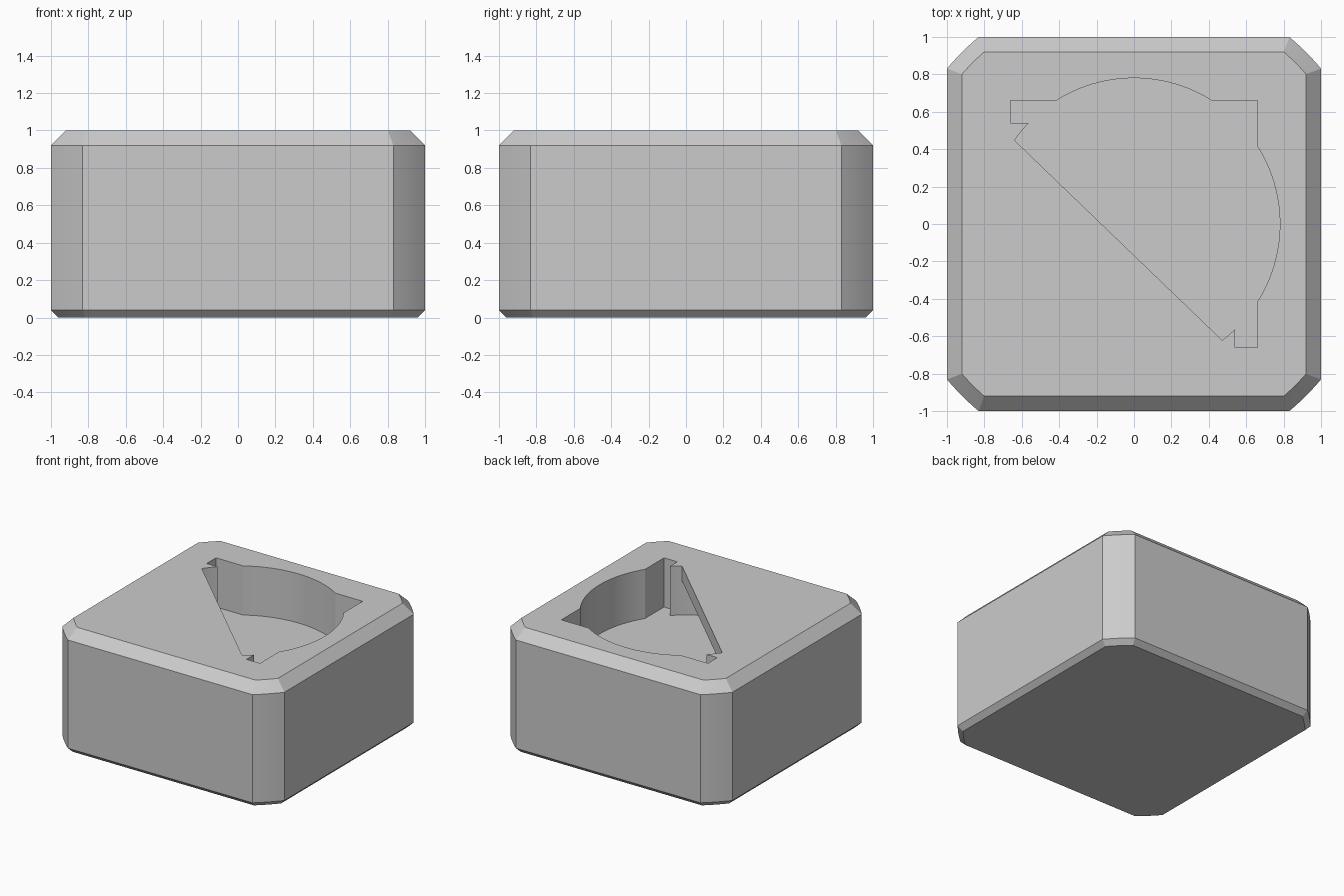
import bpy
import bmesh
from math import radians, degrees, cos, sin, acos, asin, sqrt

if "Cube" in bpy.data.objects:
    bpy.data.objects.remove(bpy.data.objects["Cube"], do_unlink=True)

HEIGHT = 1.0
CORNER_R = 1.30      # rounded corners lie on one circle around the centre
DISC_R = 0.78        # round seat in the pocket
HALF = 0.66          # half width of the square part of the pocket
NOTCH = 0.54         # where the end notches stop
FLOOR = 0.60         # pocket floor
LIP = 0.88           # underside of the diagonal lip

grey = bpy.data.materials.new("plain_grey")
grey.use_nodes = True
grey.diffuse_color = (0.6, 0.6, 0.6, 1)
grey.node_tree.nodes["Principled BSDF"].inputs["Base Color"].default_value = (0.6, 0.6, 0.6, 1)


def arc(radius, start, end, steps):
    """Points on a circle around the origin, angles in degrees."""
    angles = [radians(start + (end - start) * i / steps) for i in range(steps + 1)]
    return [(radius * cos(a), radius * sin(a)) for a in angles]


def body_outline(inset):
    """Square whose corners are trimmed by a circle."""
    half, radius = 1 - inset, CORNER_R - inset
    a = degrees(acos(half / radius))
    points = []
    for quarter in range(4):
        points += arc(radius, 90 * quarter + a, 90 * quarter + 90 - a, 6)
    return points


def loft(name, layers):
    """Closed solid through stacked outlines of equal length."""
    bm = bmesh.new()
    rings = [[bm.verts.new((x, y, z)) for x, y in outline] for outline, z in layers]
    n = len(rings[0])
    for low, high in zip(rings, rings[1:]):
        for i in range(n):
            j = (i + 1) % n
            bm.faces.new((low[i], low[j], high[j], high[i]))
    bm.faces.new(rings[0][::-1])
    bm.faces.new(rings[-1])
    mesh = bpy.data.meshes.new(name)
    bm.to_mesh(mesh)
    bm.free()
    mesh.materials.append(grey)
    obj = bpy.data.objects.new(name, mesh)
    bpy.context.collection.objects.link(obj)
    return obj


# Block with a wide chamfer on top and a narrow one below
block = loft("block", [
    (body_outline(0.04), 0),
    (body_outline(0), 0.04),
    (body_outline(0), HEIGHT - 0.08),
    (body_outline(0.08), HEIGHT),
])

# Pocket outline: square and disc merged, with a small notch at each end
side = degrees(acos(HALF / DISC_R))
notch = degrees(asin(NOTCH / DISC_R))
upper_start, lower_end = 180 - notch, 270 + notch
lip_start, lip_end = 145, 307.2
shared = ([(HALF, -HALF)] + arc(DISC_R, -side, side, 24)
          + [(HALF, HALF)] + arc(DISC_R, 90 - side, 90 + side, 24)
          + [(-HALF, HALF), (-HALF, NOTCH)])
upper_arc = arc(DISC_R, upper_start, lip_start, 4)
lower_arc = arc(DISC_R, lip_end, lower_end, 4)
corner = [(NOTCH, -HALF)]

opening = shared + upper_arc + lower_arc + corner
seat = shared + upper_arc + arc(DISC_R, lip_start, lip_end, 48)[1:-1] + lower_arc + corner

# Cut the seat below the lip, then the opening above it
cutters = [
    loft("seat_cutter", [(seat, FLOOR), (seat, LIP)]),
    loft("opening_cutter", [(opening, FLOOR + 0.1), (opening, HEIGHT + 0.1)]),
]
bpy.ops.object.select_all(action='DESELECT')
bpy.context.view_layer.objects.active = block
block.select_set(True)
for cutter in cutters:
    cutter.hide_render = True
    cut = block.modifiers.new(cutter.name, 'BOOLEAN')
    cut.operation = 'DIFFERENCE'
    cut.solver = 'EXACT'
    cut.object = cutter
    bpy.ops.object.modifier_apply(modifier=cut.name)
    bpy.data.objects.remove(cutter, do_unlink=True)

bpy.ops.object.shade_smooth_by_angle(angle=radians(20))
